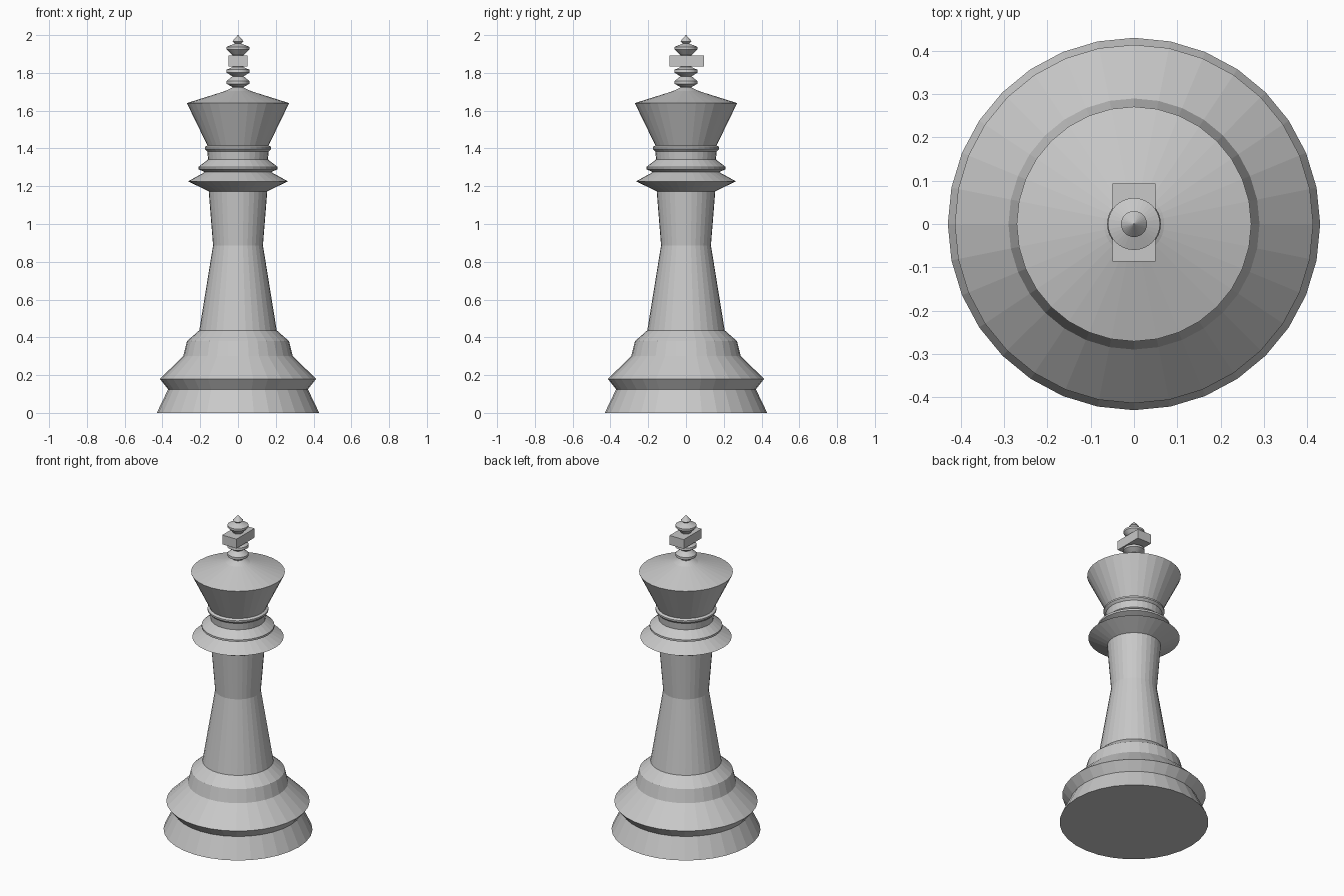
import bpy, bmesh, math

if "Cube" in bpy.data.objects:
    bpy.data.objects.remove(bpy.data.objects["Cube"])

SIDES = 32

ivory = bpy.data.materials.new("light_grey")
ivory.diffuse_color = (0.58, 0.58, 0.58, 1)
ivory.use_nodes = True
ivory.node_tree.nodes["Principled BSDF"].inputs["Base Color"].default_value = ivory.diffuse_color


def finish(bm, name):
    bmesh.ops.recalc_face_normals(bm, faces=bm.faces)
    me = bpy.data.meshes.new(name)
    bm.to_mesh(me)
    bm.free()
    me.materials.append(ivory)
    ob = bpy.data.objects.new(name, me)
    bpy.context.collection.objects.link(ob)
    return ob


def lathe(name, profile, sides=SIDES):
    """Turn a list of (radius, height) points into a closed flat-faced solid."""
    bm = bmesh.new()
    rings = []
    for r, z in profile:
        rings.append([bm.verts.new((r * math.cos(math.tau * i / sides),
                                    r * math.sin(math.tau * i / sides), z))
                      for i in range(sides)])
    for a, b in zip(rings, rings[1:]):
        for i in range(sides):
            j = (i + 1) % sides
            bm.faces.new((a[i], a[j], b[j], b[i]))
    bm.faces.new(rings[0][::-1])
    bm.faces.new(rings[-1])
    return finish(bm, name)


def box(name, lo, hi):
    bm = bmesh.new()
    bmesh.ops.create_cube(bm, size=1)
    for v in bm.verts:
        v.co = [(l + h) / 2 + c * (h - l) for l, h, c in zip(lo, hi, v.co)]
    return finish(bm, name)


# body: stepped base, waisted stem, collars and flared crown in one turned piece
lathe("turned_body", [
    (0.43, 0), (0.37, 0.125), (0.414, 0.18),          # foot
    (0.29, 0.30), (0.27, 0.38), (0.205, 0.437),       # base shoulder
    (0.132, 0.887), (0.155, 1.173),                   # stem
    (0.264, 1.226), (0.175, 1.275),                   # wide collar
    (0.21, 1.29), (0.21, 1.302), (0.158, 1.342),      # upper collar
    (0.163, 1.385), (0.176, 1.398), (0.176, 1.408), (0.162, 1.416),
    (0.271, 1.64), (0.07, 1.703), (0.03, 1.722),      # crown and lid
])

# finial: stacked small discs ending in a point
lathe("finial", [
    (0.03, 1.715), (0.03, 1.725), (0.06, 1.742), (0.06, 1.757), (0.03, 1.782),
    (0.062, 1.802), (0.06, 1.817), (0.03, 1.83), (0.03, 1.895),
    (0.06, 1.925), (0.06, 1.938), (0.016, 1.955), (0.03, 1.967), (0.001, 2.0),
])

# cross bar running front to back
box("cross_bar", (-0.05, -0.087, 1.833), (0.05, 0.094, 1.892))
